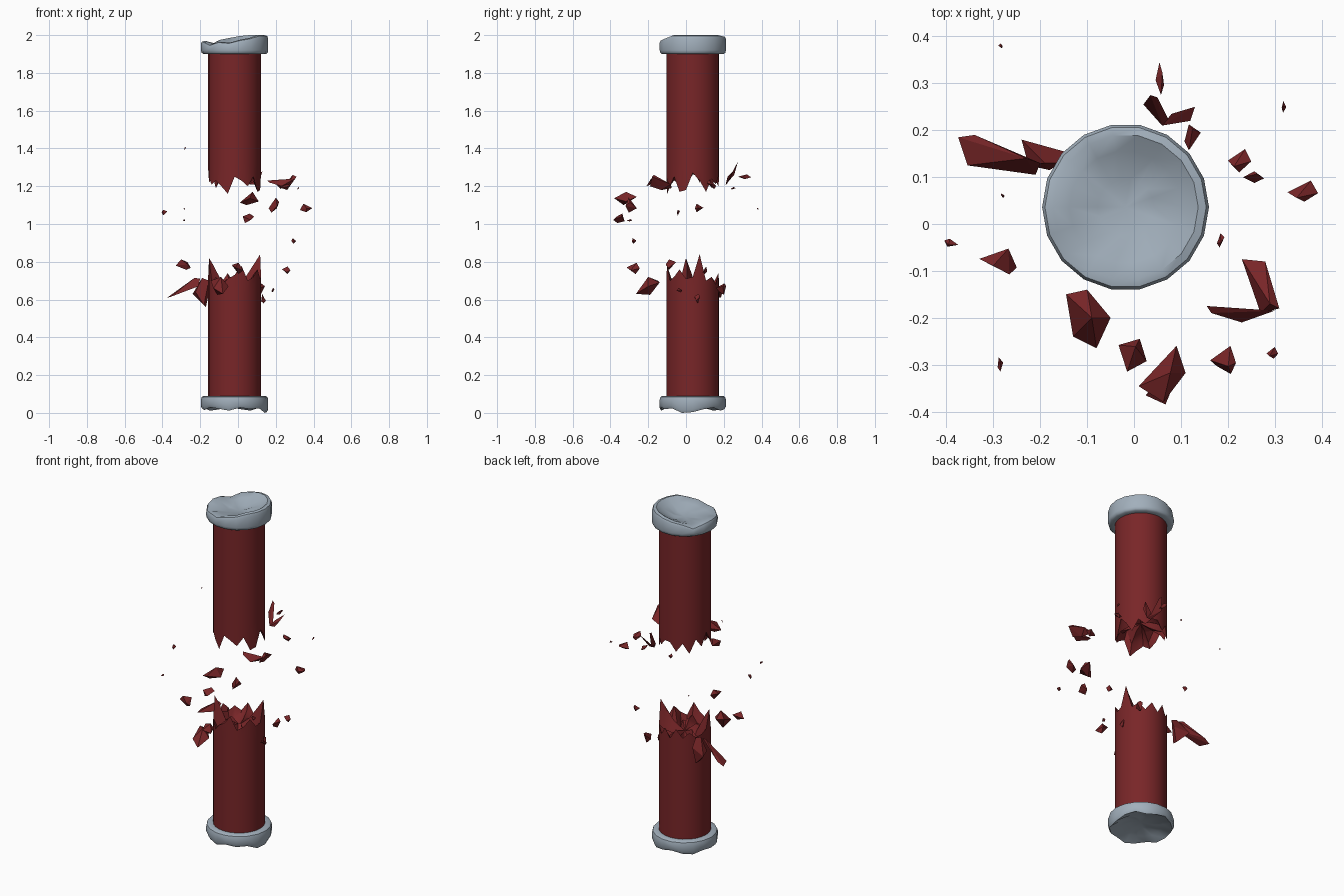
import bpy, bmesh, math, random
from mathutils import Vector

random.seed(7)
CX, CY = -0.018, 0.036


def material(name, rgb):
    m = bpy.data.materials.new(name)
    m.diffuse_color = (*rgb, 1)
    return m


RED = material("dark_red", (0.19, 0.019, 0.021))
GREY = material("blue_grey", (0.36, 0.43, 0.50))


def finish(name, bm, mat, angle):
    bmesh.ops.recalc_face_normals(bm, faces=bm.faces)
    me = bpy.data.meshes.new(name)
    bm.to_mesh(me)
    bm.free()
    me.materials.append(mat)
    ob = bpy.data.objects.new(name, me)
    bpy.context.collection.objects.link(ob)
    if angle:
        bpy.ops.object.select_all(action='DESELECT')
        ob.select_set(True)
        bpy.context.view_layer.objects.active = ob
        bpy.ops.object.shade_smooth_by_angle(angle=math.radians(angle))
    return ob


def stack(name, rings, n, end_z, mat, angle=35):
    """Skin rings of (radius, height or list of heights), closed at both ends."""
    bm = bmesh.new()
    loops = []
    for r, z in rings:
        zs = z if isinstance(z, list) else [z] * n
        loops.append([bm.verts.new((CX + r * math.cos(i * math.tau / n),
                                    CY + r * math.sin(i * math.tau / n), zs[i])) for i in range(n)])
    for a, b in zip(loops, loops[1:]):
        for i in range(n):
            j = (i + 1) % n
            bm.faces.new((a[i], a[j], b[j]))
            bm.faces.new((a[i], b[j], b[i]))
    for loop, z in ((loops[0], end_z[0]), (loops[-1], end_z[1])):
        c = bm.verts.new((CX, CY, z))
        for i in range(n):
            bm.faces.new((loop[i], loop[(i + 1) % n], c))
    return finish(name, bm, mat, angle)


def rough(n, lo, hi):
    return [random.uniform(lo, hi) for _ in range(n)]


# Broken column halves: heights of the splintered rim, counter-clockwise from +x
upper_rim = [1.27, 1.23, 1.17, 1.24, 1.21, 1.25, 1.25, 1.20, 1.25, 1.19, 1.27, 1.22,
             1.29, 1.24, 1.21, 1.23, 1.20, 1.16, 1.25, 1.23, 1.20, 1.25, 1.17, 1.18]
lower_rim = [0.72, 0.84, 0.70, 0.72, 0.68, 0.73, 0.68, 0.74, 0.69, 0.72, 0.69, 0.70,
             0.72, 0.82, 0.69, 0.72, 0.67, 0.71, 0.73, 0.78, 0.70, 0.72, 0.76, 0.71]
stack("upper_column", [(0.14, 1.91), (0.14, 1.32), (0.14, upper_rim),
                       (0.118, [z + random.uniform(0.02, 0.07) for z in upper_rim]),
                       (0.06, rough(24, 1.25, 1.33))], 24, (1.91, 1.29), RED)
stack("lower_column", [(0.14, 0.08), (0.14, 0.64), (0.14, lower_rim),
                       (0.118, [z - random.uniform(0.02, 0.07) for z in lower_rim]),
                       (0.06, rough(24, 0.63, 0.72))], 24, (0.08, 0.67), RED)

# End caps: rounded collars with a chipped rim around a hollow break
top_rim = [2.0, 2.0, 2.0, 2.0, 1.995, 1.985, 1.975, 1.95, 1.965,
           1.97, 1.965, 1.95, 1.965, 1.96, 1.975, 1.985, 2.0, 2.0]
stack("top_cap", [(0.14, 1.9), (0.166, 1.9), (0.175, 1.907), (0.178, 1.92),
                  (0.178, [min(1.982, z - 0.015) for z in top_rim]),
                  (0.172, [z - 0.004 for z in top_rim]), (0.155, top_rim),
                  (0.12, [1.955 + 0.5 * (z - 1.96) for z in top_rim]),
                  (0.06, rough(18, 1.942, 1.952))], 18, (1.9, 1.94), GREY, 40)
bottom_rim = [0.004, 0.02, 0.028, 0.012, 0.02, 0.03, 0.018, 0.012, 0.026,
              0.02, 0.016, 0.03, 0.022, 0.012, 0.028, 0.02, 0.024, 0.0]
stack("bottom_cap", [(0.14, 0.09), (0.164, 0.09), (0.174, 0.084), (0.178, 0.07),
                     (0.178, [z + 0.014 for z in bottom_rim]), (0.170, bottom_rim),
                     (0.12, rough(18, 0.036, 0.05)),
                     (0.06, rough(18, 0.05, 0.058))], 18, (0.09, 0.058), GREY, 40)


# Flying fragments
def hull(name, points):
    bm = bmesh.new()
    for p in points:
        bm.verts.new(p)
    res = bmesh.ops.convex_hull(bm, input=bm.verts)
    junk = {g for g in res["geom_interior"] + res["geom_unused"] if isinstance(g, bmesh.types.BMVert)}
    bmesh.ops.delete(bm, geom=list(junk), context='VERTS')
    return finish(name, bm, RED, 0)


def chip(name, c, s):
    """Random angular chip that reaches every side of its bounding box."""
    pts = []
    for axis in range(3):
        for side in (-0.5, 0.5):
            p = [random.uniform(-0.32, 0.32) for _ in range(3)]
            p[axis] = side
            pts.append(Vector(c) + Vector([a * b for a, b in zip(p, s)]))
    hull(name, pts)


large = [  # centre, size
    ((0.06, -0.32, 1.135), (0.10, 0.12, 0.07)), ((0.055, -0.355, 1.03), (0.06, 0.06, 0.05)),
    ((-0.003, -0.28, 0.765), (0.06, 0.07, 0.06)), ((0.19, -0.29, 1.10), (0.055, 0.06, 0.08)),
    ((-0.29, -0.08, 0.785), (0.08, 0.055, 0.055)), ((0.36, 0.07, 1.085), (0.065, 0.045, 0.045)),
    ((0.255, 0.10, 0.755), (0.045, 0.025, 0.04)), ((0.225, 0.135, 1.21), (0.05, 0.05, 0.05)),
    ((0.125, 0.185, 0.655), (0.035, 0.055, 0.06)), ((0.055, 0.31, 1.25), (0.018, 0.07, 0.025)),
    ((0.135, 0.06, 0.605), (0.025, 0.03, 0.05)),
]
small = [
    ((-0.39, -0.04, 1.06), (0.03, 0.017, 0.03)), ((-0.285, -0.30, 1.02), (0.012, 0.03, 0.012)),
    ((0.295, -0.275, 0.91), (0.025, 0.025, 0.03)), ((0.185, -0.035, 0.65), (0.016, 0.03, 0.025)),
    ((0.32, 0.25, 1.19), (0.01, 0.025, 0.015)), ((-0.285, 0.38, 1.08), (0.01, 0.01, 0.01)),
    ((-0.28, 0.06, 1.40), (0.008, 0.01, 0.015)),
]
for i, (c, s) in enumerate(large):
    chip(f"fragment_{i + 1}", c, s)
for i, (c, s) in enumerate(small):
    chip(f"splinter_{i + 1}", c, s)

# Curved wall pieces and long shards
hull("wall_piece_front", [(-0.145, -0.15, 0.70), (-0.10, -0.14, 0.69), (-0.05, -0.20, 0.67),
                          (-0.08, -0.265, 0.63), (-0.13, -0.24, 0.66), (-0.09, -0.20, 0.72),
                          (-0.11, -0.19, 0.625)])
hull("long_shard_left", [(-0.375, 0.185, 0.61), (-0.34, 0.19, 0.63), (-0.355, 0.125, 0.615),
                         (-0.21, 0.105, 0.67), (-0.20, 0.13, 0.71), (-0.23, 0.14, 0.715)])
hull("wall_piece_left", [(-0.24, 0.18, 0.63), (-0.15, 0.155, 0.65), (-0.18, 0.115, 0.57),
                         (-0.225, 0.125, 0.64), (-0.17, 0.15, 0.56), (-0.19, 0.13, 0.715),
                         (-0.155, 0.13, 0.70)])
hull("bent_shard_right_a", [(0.23, -0.075, 1.19), (0.28, -0.08, 1.21), (0.31, -0.18, 1.25),
                            (0.27, -0.19, 1.20), (0.29, -0.17, 1.26), (0.26, -0.13, 1.18)])
hull("bent_shard_right_b", [(0.155, -0.175, 1.23), (0.165, -0.19, 1.22), (0.23, -0.21, 1.20),
                            (0.30, -0.185, 1.24), (0.27, -0.185, 1.21), (0.22, -0.19, 1.225)])
hull("bent_shard_back_a", [(0.02, 0.255, 1.26), (0.035, 0.275, 1.33), (0.05, 0.27, 1.32),
                           (0.06, 0.21, 1.21), (0.075, 0.22, 1.22)])
hull("bent_shard_back_b", [(0.06, 0.21, 1.21), (0.08, 0.235, 1.24), (0.13, 0.25, 1.28),
                           (0.12, 0.22, 1.25), (0.09, 0.215, 1.21)])
